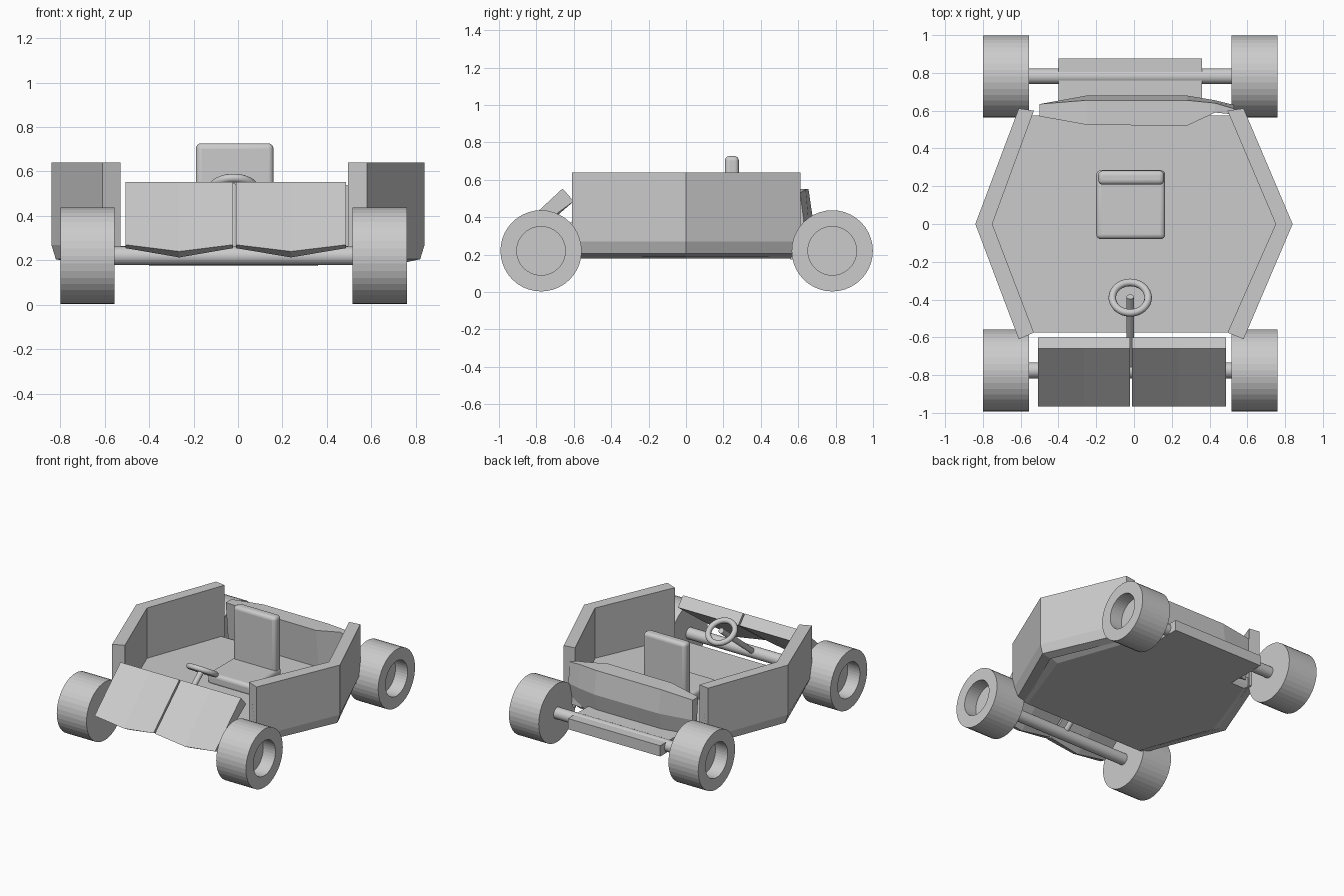
import bpy, bmesh, math
from mathutils import Vector

cube = bpy.data.objects.get("Cube")
if cube:
    bpy.data.objects.remove(cube, do_unlink=True)

grey = bpy.data.materials.new("plain grey")
grey.use_nodes = True
COLOR = (0.6, 0.6, 0.6, 1)
grey.diffuse_color = COLOR
grey.node_tree.nodes["Principled BSDF"].inputs["Base Color"].default_value = COLOR


def finish(name, bm):
    bmesh.ops.recalc_face_normals(bm, faces=bm.faces)
    mesh = bpy.data.meshes.new(name)
    bm.to_mesh(mesh)
    bm.free()
    obj = bpy.data.objects.new(name, mesh)
    mesh.materials.append(grey)
    bpy.context.collection.objects.link(obj)
    return obj


def smooth(obj):
    bpy.ops.object.select_all(action='DESELECT')
    obj.select_set(True)
    bpy.context.view_layer.objects.active = obj
    bpy.ops.object.shade_smooth_by_angle(angle=math.radians(40))


def loft(name, rings, closed=False):
    """Skin equal-length rings; cap the ends, or join last ring to first."""
    bm = bmesh.new()
    loops = [[bm.verts.new(p) for p in ring] for ring in rings]
    n = len(loops[0])
    pairs = list(zip(loops, loops[1:]))
    if closed:
        pairs.append((loops[-1], loops[0]))
    for a, b in pairs:
        for i in range(n):
            j = (i + 1) % n
            bm.faces.new((a[i], a[j], b[j], b[i]))
    if not closed:
        bm.faces.new(loops[0])
        bm.faces.new(loops[-1])
    return finish(name, bm)


def box(name, lo, hi, bevel=0):
    ring = lambda z: [(lo[0], lo[1], z), (hi[0], lo[1], z), (hi[0], hi[1], z), (lo[0], hi[1], z)]
    obj = loft(name, [ring(lo[2]), ring(hi[2])])
    if bevel:
        mod = obj.modifiers.new("rounded", 'BEVEL')
        mod.width, mod.segments = bevel, 4
        smooth(obj)
    return obj


def rod(name, a, b, r, sides=20):
    a, b = Vector(a), Vector(b)
    turn = (b - a).to_track_quat('Z', 'Y')
    circle = [turn @ Vector((r * math.cos(t), r * math.sin(t), 0))
              for t in (math.tau * i / sides for i in range(sides))]
    obj = loft(name, [[a + c for c in circle], [b + c for c in circle]])
    smooth(obj)
    return obj


# Wheels with a recessed outer hub
def wheel(name, inner, outer, y):
    recess = outer - 0.1 * (1 if outer > inner else -1)
    rings = [[(x, y + r * math.cos(t), 0.22 + r * math.sin(t))
              for t in (math.tau * i / 40 for i in range(40))]
             for x, r in ((inner, 0.217), (outer, 0.217), (outer, 0.13), (recess, 0.13))]
    loft(name, rings)


for end, y in (("front", -0.775), ("rear", 0.782)):
    wheel(end + "_wheel_left", 0.515, 0.76, y)
    wheel(end + "_wheel_right", -0.555, -0.80, y)
    rod(end + "_axle", (-0.56, y, 0.22), (0.52, y, 0.22), 0.042)


# Side walls: one section swept past the bulging middle of each side
def wall(name, end_out, end_in, mid_out, mid_in):
    s = 1 if mid_out > 0 else -1

    def section(xo, xi, yo, yi):
        return [(xo, yo, 0.64), (xo, yo, 0.27), (xo - 0.02 * s, yo * 0.96, 0.205),
                (xi, yi, 0.19), (xi, yi, 0.64)]
    loft(name, [section(end_out, end_in, -0.61, -0.575),
                section(mid_out, mid_in, 0, 0),
                section(end_out, end_in, 0.612, 0.6)])


wall("left_wall", 0.58, 0.495, 0.84, 0.75)
wall("right_wall", -0.61, -0.53, -0.84, -0.75)


# Six-sided floor pan
def pan(end, mid, y, z):
    cx = -0.015
    return [(cx - end, -y, z), (cx + end, -y, z), (cx + mid, 0, z),
            (cx + end, y, z), (cx - end, y, z), (cx - mid, 0, z)]


loft("floor", [pan(0.5, 0.7, 0.56, 0.178), pan(0.555, 0.79, 0.575, 0.21),
               pan(0.53, 0.77, 0.575, 0.265)])


# Two creased hood panels
def hood(name, x0, x1):
    rings = []
    for x, dip in ((x0, 0), ((x0 + x1) / 2, 0.03), (x1, 0)):
        rings.append([(x, -0.965, 0.27 - dip), (x, -0.66, 0.553),
                      (x, -0.60, 0.485), (x, -0.915, 0.255 - 1.4 * dip)])
    loft(name, rings)


hood("hood_panel_right", -0.507, -0.022)
hood("hood_panel_left", -0.01, 0.487)

# Thick tailboard that folds in toward the side walls
tail = []
for x, inner, outer, low, top in ((-0.5, 0.57, 0.635, 0.635, 0.53), (-0.25, 0.525, 0.655, 0.68, 0.55),
                                  (0.28, 0.52, 0.655, 0.68, 0.55), (0.43, 0.59, 0.64, 0.655, 0.55),
                                  (0.53, 0.58, 0.61, 0.63, 0.53)):
    tail.append([(x, inner, top), (x, outer, top), (x, low, 0.38),
                 (x, low - 0.04, 0.22), (x, inner + 0.03, 0.22)])
loft("tailboard", tail)

# Rear deck over the axle
box("rear_deck", (-0.4, 0.56, 0.175), (0.36, 0.875, 0.255))

# Seat
box("seat_cushion", (-0.2, -0.08, 0.25), (0.165, 0.285, 0.335), 0.025)
box("seat_back", (-0.19, 0.208, 0.26), (0.16, 0.283, 0.727), 0.025)

# Steering column and ring
rod("steering_column", (-0.02, -0.385, 0.53), (-0.02, -0.775, 0.22), 0.02, 16)
tilt = math.radians(32)
ring = []
for i in range(32):
    t = math.tau * i / 32
    section = []
    for j in range(10):
        p = math.tau * j / 10
        r = 0.095 + 0.02 * math.cos(p)
        v, w = r * math.sin(t), 0.02 * math.sin(p)
        section.append((-0.02 + r * math.cos(t),
                        -0.39 + v * math.cos(tilt) + w * math.sin(tilt),
                        0.52 - v * math.sin(tilt) + w * math.cos(tilt)))
    ring.append(section)
smooth(loft("steering_wheel", ring, closed=True))
